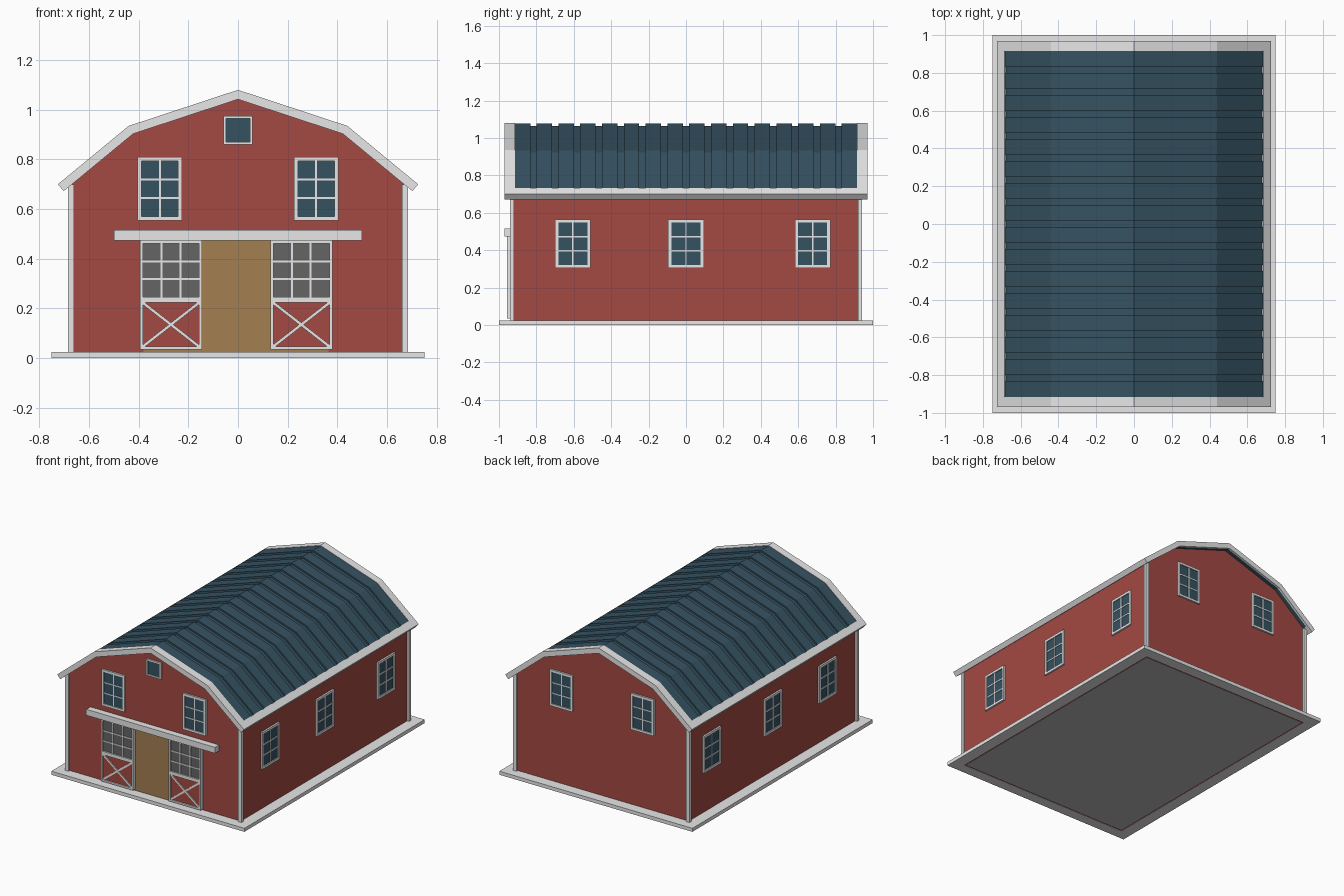
import bpy, bmesh, math
from mathutils import Matrix, Vector

if "Cube" in bpy.data.objects:
    bpy.data.objects.remove(bpy.data.objects["Cube"])


def material(name, r, g, b):
    m = bpy.data.materials.new(name)
    m.diffuse_color = (r, g, b, 1)
    m.use_nodes = True
    m.node_tree.nodes["Principled BSDF"].inputs["Base Color"].default_value = m.diffuse_color
    return m


WHITE = material("white_trim", 0.8, 0.8, 0.8)
RED = material("barn_red", 0.37, 0.066, 0.055)
BLUE = material("slate_blue", 0.036, 0.085, 0.12)
GREY = material("dark_grey", 0.13, 0.13, 0.13)
FLOOR = material("floor_grey", 0.48, 0.48, 0.48)
BROWN = material("plank_brown", 0.37, 0.21, 0.083)


def finish(name, mat, bm):
    bmesh.ops.recalc_face_normals(bm, faces=bm.faces)
    me = bpy.data.meshes.new(name)
    bm.to_mesh(me)
    bm.free()
    me.materials.append(mat)
    ob = bpy.data.objects.new(name, me)
    bpy.context.collection.objects.link(ob)
    return ob


def boxes(name, mat, items, xf=Matrix()):
    """Boxes given as (x0, x1, y0, y1, z0, z1, optional turn about y)."""
    bm = bmesh.new()
    for x0, x1, y0, y1, z0, z1, *turn in items:
        m = Matrix.Translation(((x0 + x1) / 2, (y0 + y1) / 2, (z0 + z1) / 2))
        if turn:
            m = m @ Matrix.Rotation(turn[0], 4, 'Y')
        m = xf @ m @ Matrix.Diagonal((x1 - x0, y1 - y0, z1 - z0, 1))
        bmesh.ops.create_cube(bm, size=1, matrix=m)
    return finish(name, mat, bm)


def extrude(name, mat, profile, spans):
    """Extrude an x-z profile along y over each (y0, y1) span."""
    bm = bmesh.new()
    for y0, y1 in spans:
        f = bm.faces.new([bm.verts.new((x, y0, z)) for x, z in profile])
        out = bmesh.ops.extrude_face_region(bm, geom=[f])
        bmesh.ops.translate(bm, vec=(0, y1 - y0, 0),
                            verts=[v for v in out["geom"] if isinstance(v, bmesh.types.BMVert)])
    return finish(name, mat, bm)


# Gambrel roof line: right half at depth d below the outer skin, ending at xe
RIDGE, KNEE, EAVE = Vector((0, 1.08)), Vector((0.44, 0.935)), Vector((0.725, 0.70))
UP, LOW = (KNEE - RIDGE).normalized(), (EAVE - KNEE).normalized()


def roof_line(d, xe):
    s1, s2 = UP.y / UP.x, LOW.y / LOW.x
    c1, c2 = RIDGE.y - d / UP.x, KNEE.y - s2 * KNEE.x - d / LOW.x
    kx = (c2 - c1) / (s1 - s2)
    ex = xe + LOW.y * d
    return [(0, c1), (kx, c1 + s1 * kx), (ex, c2 + s2 * ex)]


def mirrored(half):
    return [(-x, z) for x, z in reversed(half[1:])] + half


def band(d0, d1, xe):
    return mirrored(roof_line(d0, xe)) + mirrored(roof_line(d1, xe))[::-1]


# Foundation kerb and floor
boxes("foundation_kerb", WHITE, [
    (-0.75, 0.75, -1, -0.925, 0, 0.025), (-0.75, 0.75, 0.925, 1, 0, 0.025),
    (-0.75, -0.67, -0.925, 0.925, 0, 0.025), (0.67, 0.75, -0.925, 0.925, 0, 0.025)])
boxes("floor", FLOOR, [(-0.66, 0.66, -0.915, 0.915, 0, 0.02)])

# Walls with gable ends, and corner posts
top = roof_line(0.033, 0.7)
slope = (top[2][1] - top[1][1]) / (top[2][0] - top[1][0])
top[2] = (0.67, top[1][1] + slope * (0.67 - top[1][0]))
extrude("walls", RED, mirrored(top) + [(0.67, 0.002), (-0.67, 0.002)], [(-0.925, 0.925)])
boxes("corner_posts", WHITE, [
    (x - 0.0125, x + 0.0125, y - 0.01, y + 0.01, 0.02, 0.7)
    for x in (-0.6725, 0.6725) for y in (-0.93, 0.93)])

# Roof: deck, raised metal panels, white gable and eave trim
extrude("roof_deck", BLUE, band(0.014, 0.034, 0.69), [(-0.955, 0.955)])
N, GAP = 16, 0.034
PANEL = (1.83 - GAP * (N - 1)) / N
starts = [-0.915 + i * (PANEL + GAP) for i in range(N)]
extrude("roof_panels", BLUE, band(0.003, 0.02, 0.686), [(s, s + PANEL) for s in starts])
extrude("gable_trim", WHITE, band(0, 0.025, 0.725), [(-0.955, -0.915), (0.915, 0.955)])
extrude("gable_fascia", WHITE, band(0, 0.036, 0.725), [(-0.97, -0.955), (0.955, 0.97)])
for side, sx in (("left", -1), ("right", 1)):
    quad = [roof_line(d, xe)[2] for d, xe in ((0, 0.686), (0, 0.725), (0.036, 0.725), (0.036, 0.686))]
    extrude(side + "_eave_trim", WHITE, [(sx * x, z) for x, z in quad], [(-0.955, 0.955)])


def frame_bars(w, h, b, cols, rows, bar, y0, y1, ybar, z=0):
    """Outer frame and glazing bars centred on (0, z), facing -y."""
    a, c = w / 2, h / 2
    items = [(-a, -a + b, y0, y1, z - c, z + c), (a - b, a, y0, y1, z - c, z + c),
             (-a + b, a - b, y0, y1, z - c, z - c + b), (-a + b, a - b, y0, y1, z + c - b, z + c)]
    iw, ih = w - 2 * b, h - 2 * b
    for i in range(1, cols):
        x = -iw / 2 + iw * i / cols
        items.append((x - bar, x + bar, ybar, y1, z - c + b, z + c - b))
    for j in range(1, rows):
        v = z - ih / 2 + ih * j / rows
        items.append((-a + b, a - b, ybar + 0.0003, y1, v - bar, v + bar))
    return items


def window(name, loc, turn, w, h, b, cols=2, rows=3):
    xf = Matrix.Translation(loc) @ Matrix.Rotation(turn, 4, 'Z')
    boxes(name + "_pane", BLUE, [(-w / 2 + b, w / 2 - b, -0.005, 0.005, -h / 2 + b, h / 2 - b)], xf)
    boxes(name + "_frame", WHITE, frame_bars(w, h, b, cols, rows, 0.004, -0.012, 0.003, -0.009), xf)


# Windows on gables and side walls
for x, side in ((-0.315, "left"), (0.315, "right")):
    window("front_window_" + side, (x, -0.925, 0.6825), 0, 0.18, 0.255, 0.016)
    window("back_window_" + side, (x, 0.925, 0.6825), math.pi, 0.18, 0.255, 0.016)
window("attic_window", (0, -0.925, 0.9175), 0, 0.115, 0.115, 0.01, 1, 1)
for y, place in ((-0.605, "front"), (0, "middle"), (0.677, "rear")):
    window("right_window_" + place, (0.67, y, 0.435), math.pi / 2, 0.19, 0.26, 0.017)
    window("left_window_" + place, (-0.67, y, 0.435), -math.pi / 2, 0.19, 0.26, 0.017)

# Doorway planks, sliding doors and their rail
boxes("doorway_planks", BROWN, [(-0.38, 0.365, -0.931, -0.922, 0.025, 0.475)])
boxes("door_rail", WHITE, [(-0.5, 0.5, -0.97, -0.922, 0.473, 0.515)])
for x, side in ((-0.27, "left"), (0.255, "right")):
    xf = Matrix.Translation((x, 0, 0))
    boxes(side + "_door_panel", RED, [(-0.12, 0.12, -0.947, -0.931, 0.04, 0.24)], xf)
    boxes(side + "_door_glass", GREY, [(-0.12, 0.12, -0.947, -0.931, 0.24, 0.468)], xf)
    trim = frame_bars(0.25, 0.238, 0.012, 3, 3, 0.004, -0.957, -0.931, -0.952, 0.354)
    trim += frame_bars(0.25, 0.2, 0.012, 1, 1, 0, -0.957, -0.931, -0.952, 0.135)
    length, angle = math.hypot(0.226, 0.176), math.atan2(0.176, 0.226)
    for k, a in enumerate((angle, -angle)):
        trim.append((-length / 2, length / 2, -0.954 + 0.0004 * k, -0.94, 0.129, 0.141, a))
    boxes(side + "_door_frame", WHITE, trim, xf)
